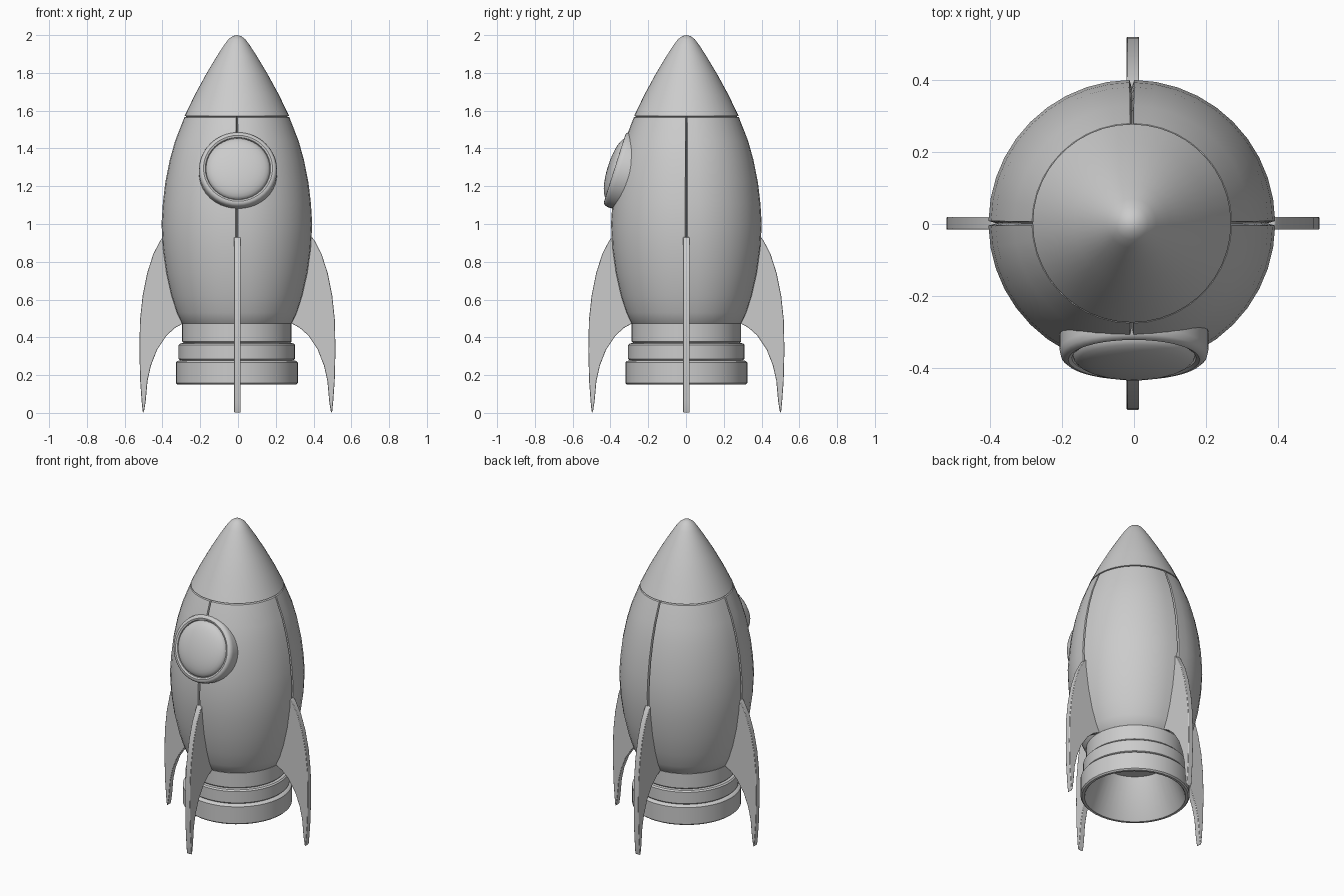
import bpy, bmesh, math
from mathutils import Matrix

if "Cube" in bpy.data.objects:
    bpy.data.objects.remove(bpy.data.objects["Cube"])

CX, CY = -0.006, 0.002   # rocket axis


def finish(name, bm, matrix, angle=35):
    bmesh.ops.remove_doubles(bm, verts=bm.verts, dist=1e-5)
    bmesh.ops.recalc_face_normals(bm, faces=bm.faces)
    me = bpy.data.meshes.new(name)
    bm.to_mesh(me)
    bm.free()
    ob = bpy.data.objects.new(name, me)
    bpy.context.collection.objects.link(ob)
    ob.matrix_world = matrix
    bpy.ops.object.select_all(action='DESELECT')
    ob.select_set(True)
    bpy.context.view_layer.objects.active = ob
    bpy.ops.object.shade_smooth_by_angle(angle=math.radians(angle))
    return ob


def lathe(name, profile, spokes, matrix, closed=False):
    """Revolve (r, z) points; spokes are (angle, radius offset) pairs."""
    bm = bmesh.new()
    cols = [[bm.verts.new((max(r + d, 0) * math.cos(a), max(r + d, 0) * math.sin(a), z))
             for r, z in profile] for a, d in spokes]
    n = len(profile)
    for i, col in enumerate(cols):
        nxt = cols[(i + 1) % len(cols)]
        for j in range(n if closed else n - 1):
            k = (j + 1) % n
            bm.faces.new((col[j], nxt[j], nxt[k], col[k]))
    return finish(name, bm, matrix)


def round_spokes(n):
    return [(2 * math.pi * i / n, 0) for i in range(n)]


axis = Matrix.Translation((CX, CY, 0))

# Hull with four narrow vertical panel seams
seamed = []
gap = 0.016
for q in range(4):
    a0 = q * math.pi / 2
    seamed.append((a0, -0.022))
    for i in range(11):
        seamed.append((a0 + gap + (math.pi / 2 - 2 * gap) * i / 10, 0))
lathe("hull", [(0.2, 0.46), (0.28, 0.465), (0.292, 0.475), (0.318, 0.53), (0.347, 0.62),
               (0.374, 0.74), (0.392, 0.87), (0.399, 1.0), (0.392, 1.11), (0.379, 1.22),
               (0.355, 1.34), (0.327, 1.44), (0.278, 1.565), (0.268, 1.568), (0.2, 1.568)],
      seamed, axis)

# Nose cone
lathe("nose_cone", [(0.0, 1.57), (0.268, 1.57), (0.276, 1.573), (0.222, 1.685), (0.162, 1.795),
                    (0.105, 1.89), (0.068, 1.947), (0.045, 1.978), (0.022, 1.995), (0.0, 2.0)],
      round_spokes(44), axis)

# Stepped engine nozzle, hollow underneath
nozzle = [(0.0, 0.40), (0.2, 0.40), (0.295, 0.155), (0.30, 0.15)]
for r, z0, z1 in ((0.323, 0.15, 0.275), (0.308, 0.278, 0.368), (0.29, 0.37, 0.48)):
    b = 0.008
    nozzle += [(r - b, z0), (r, z0 + b), (r, z1 - b), (r - b, z1)]
nozzle.append((0.0, 0.48))
lathe("engine_nozzle", nozzle, round_spokes(44), axis)

# Porthole tilted to lie on the hull
port = Matrix.Translation((0, -0.375, 1.294)) @ Matrix.Rotation(math.radians(90 - 17.6), 4, 'X')
lathe("porthole_frame", [(0.17, -0.10), (0.207, -0.10), (0.207, -0.025), (0.203, -0.008),
                         (0.193, 0.001), (0.183, 0.003), (0.173, -0.002), (0.168, -0.012)],
      round_spokes(40), port, closed=True)
dome = [(0.17 * math.cos(t), -0.01 + 0.05 * math.sin(t))
        for t in (math.pi / 2 * i / 8 for i in range(9))]
lathe("porthole_glass", dome, round_spokes(40), port)

# Four swept fins
outline = [(0.26, 0.93), (0.395, 0.93), (0.41, 0.91), (0.446, 0.84), (0.478, 0.74), (0.502, 0.62),
           (0.516, 0.49), (0.519, 0.33), (0.515, 0.17), (0.507, 0.06), (0.502, 0.01),
           (0.499, 0.0), (0.494, 0.01), (0.486, 0.06), (0.476, 0.17), (0.458, 0.25),
           (0.425, 0.335), (0.375, 0.41), (0.33, 0.45), (0.285, 0.475), (0.26, 0.48)]
for i, side in enumerate(("right", "back", "left", "front")):
    bm = bmesh.new()
    t = 0.0175
    face = bm.faces.new([bm.verts.new((x, -t, z)) for x, z in outline])
    ext = bmesh.ops.extrude_face_region(bm, geom=[face])
    moved = [v for v in ext["geom"] if isinstance(v, bmesh.types.BMVert)]
    bmesh.ops.translate(bm, verts=moved, vec=(0, 2 * t, 0))
    fin = finish("fin_" + side, bm,
                 Matrix.Translation((CX / 2, CY, 0)) @ Matrix.Rotation(i * math.pi / 2, 4, 'Z'))
    bev = fin.modifiers.new("soft_edges", 'BEVEL')
    bev.width, bev.segments = 0.003, 2
    bev.limit_method = 'ANGLE'
    bev.angle_limit = math.radians(50)
